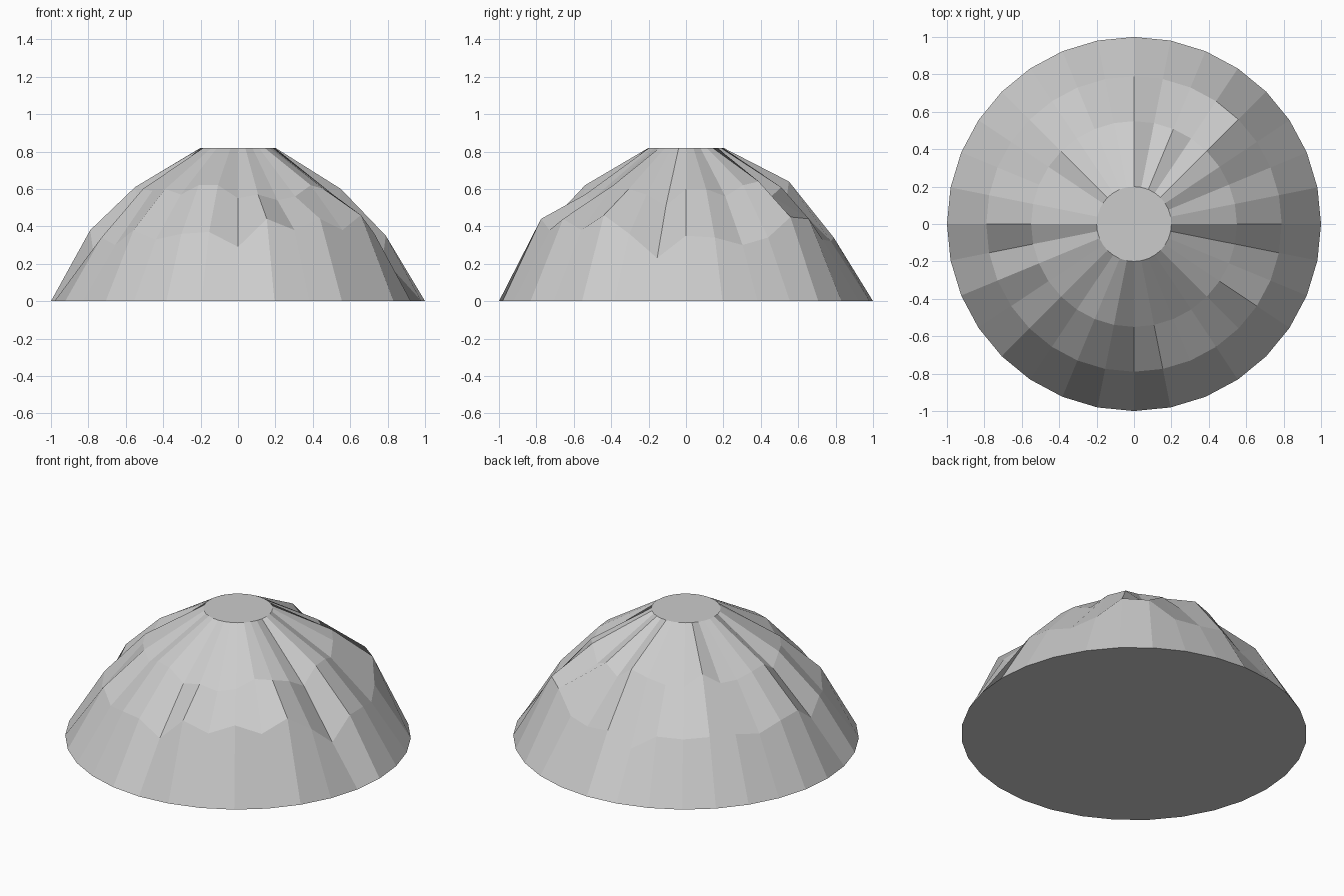
import bpy, bmesh
from math import cos, sin, pi

if "Cube" in bpy.data.objects:
    bpy.data.objects.remove(bpy.data.objects["Cube"])

SIDES = 32
TOP_Z = 0.82

# uneven heights of the two middle rings, counter-clockwise from +x
lower = [.35, .34, .30, .34, .45, .44, .33, .32, .34, .26, .36, .35, .36, .36, .33, .37,
         .38, .27, .34, .30, .38, .33, .36, .37, .29, .44, .38, .44, .38, .46, .36, .23]
upper = [.60, .60, .56, .62, .64, .56, .61, .56, .64, .61, .58, .57, .65, .58, .58, .60,
         .61, .54, .60, .59, .60, .57, .62, .62, .55, .57, .54, .56, .62, .60, .57, .51]

bm = bmesh.new()


def ring(radius, heights):
    return [bm.verts.new((radius * cos(2 * pi * i / SIDES),
                          radius * sin(2 * pi * i / SIDES), z))
            for i, z in enumerate(heights)]


# rings from the base up to the flat summit
rings = [ring(1.0, [0] * SIDES), ring(0.79, lower),
         ring(0.55, upper), ring(0.2, [TOP_Z] * SIDES)]

# faceted slopes
for a, b in zip(rings, rings[1:]):
    for i in range(SIDES):
        j = (i + 1) % SIDES
        bm.faces.new((a[i], a[j], b[j], b[i]))

# flat base and summit
bm.faces.new(rings[0][::-1])
bm.faces.new(rings[-1])

mesh = bpy.data.meshes.new("rocky_mound")
bm.to_mesh(mesh)
bm.free()
mound = bpy.data.objects.new("rocky_mound", mesh)
bpy.context.collection.objects.link(mound)
